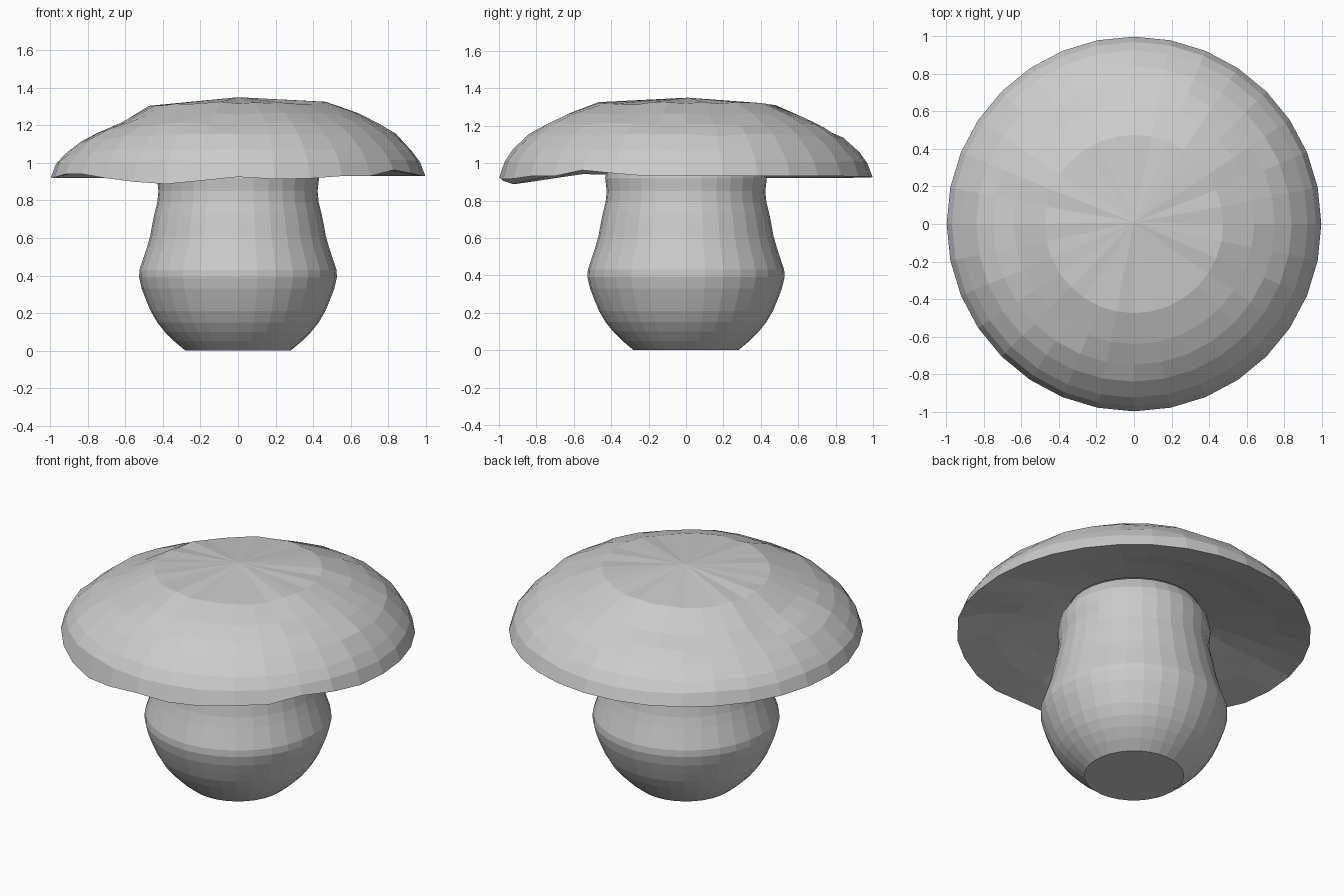
import bpy, bmesh, math, random
from math import sin, cos, radians, pi

if "Cube" in bpy.data.objects:
    bpy.data.objects.remove(bpy.data.objects["Cube"])

random.seed(4)
SIDES = 32


def lathe(name, profile, shift=None, bottom=False, top=False, apex=None):
    """Revolve (radius, z) points; shift(i, r, z, angle) may bend each point."""
    bm = bmesh.new()
    rings = []
    for i, (r, z) in enumerate(profile):
        ring = []
        for k in range(SIDES):
            a = 2 * pi * k / SIDES
            rr, zz = shift(i, r, z, a) if shift else (r, z)
            ring.append(bm.verts.new((rr * cos(a), rr * sin(a), zz)))
        rings.append(ring)
    for lo, hi in zip(rings, rings[1:]):
        for k in range(SIDES):
            n = (k + 1) % SIDES
            bm.faces.new((lo[k], lo[n], hi[n], hi[k]))
    if bottom:
        bm.faces.new(rings[0][::-1])
    if top:
        bm.faces.new(rings[-1])
    if apex:
        tip = bm.verts.new(apex)
        for k in range(SIDES):
            bm.faces.new((rings[-1][k], rings[-1][(k + 1) % SIDES], tip))
    bmesh.ops.recalc_face_normals(bm, faces=bm.faces)
    mesh = bpy.data.meshes.new(name)
    bm.to_mesh(mesh)
    bm.free()
    obj = bpy.data.objects.new(name, mesh)
    bpy.context.collection.objects.link(obj)
    return obj


# Bulbous stem, narrowing where it enters the cap
stem = [(0.28, 0), (0.34, 0.05), (0.39, 0.1), (0.43, 0.15), (0.465, 0.21),
        (0.49, 0.27), (0.513, 0.33), (0.527, 0.39), (0.525, 0.43),
        (0.505, 0.49), (0.485, 0.55), (0.468, 0.61), (0.457, 0.67),
        (0.445, 0.73), (0.43, 0.79), (0.424, 0.85), (0.432, 0.92),
        (0.42, 0.99), (0.37, 1.07)]
lathe("stem", stem, bottom=True, top=True)

# Cap: hollow underside, rim, then dome rings
cap = [(0.37, 1.075), (0.48, 1.05), (0.65, 1.01), (0.80, 0.97),
       (0.99, 0.93),
       (0.97, 1.01), (0.925, 1.07), (0.84, 1.15), (0.75, 1.21),
       (0.64, 1.26), (0.475, 1.32)]
SAG = [0, 0, 0, 0, 0.01, 0.015, 0.03, 0.04, 0.06, 0.065, 0.025]


def bump(a, centre, width):
    d = abs((a - radians(centre) + pi) % (2 * pi) - pi)
    return max(0, 1 - d / radians(width)) ** 0.8


def uneven(i, r, z, a):
    # the left-back side sags, and the front edge of the rim waves
    z -= SAG[i] * max(0, cos(a - radians(150)))
    if 3 <= i <= 4:
        z -= 0.045 * bump(a, 246, 24) + 0.02 * bump(a, 285, 18)
        z += 0.04 * bump(a, 329, 12) + 0.03 * bump(a, 208, 10)
    if i not in (0, 4):
        z += random.uniform(-0.007, 0.007)
    return r + (0.008 if i == 4 else 0), z


lathe("cap", cap, uneven, apex=(0, 0.01, 1.35))
